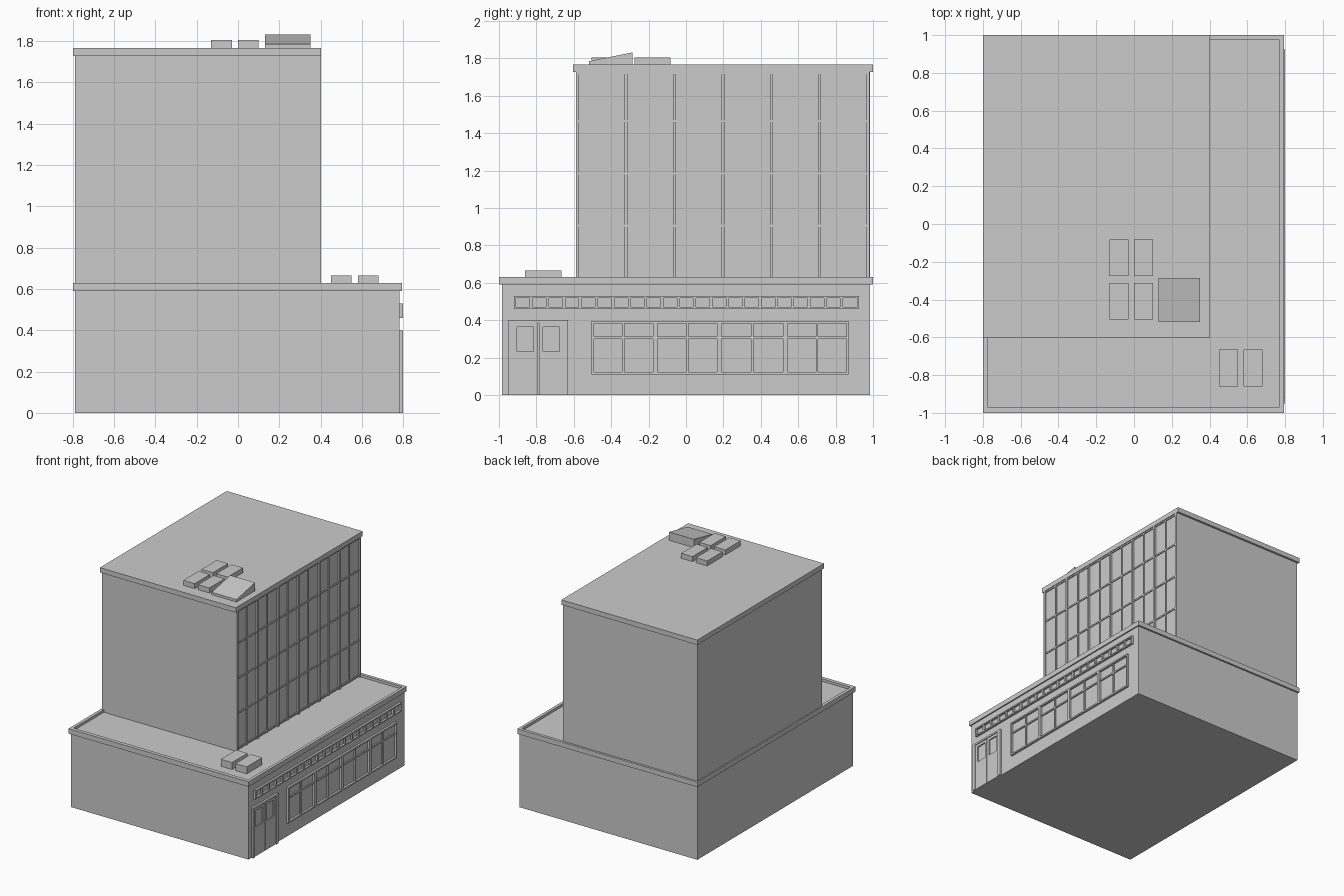
import bpy

if "Cube" in bpy.data.objects:
    bpy.data.objects.remove(bpy.data.objects["Cube"])


def boxes(name, items):
    """One object from boxes given as (x0, x1, y0, y1, z0, z1)."""
    verts, faces = [], []
    for x0, x1, y0, y1, z0, z1 in items:
        n = len(verts)
        verts += [(x, y, z) for z in (z0, z1)
                  for x, y in ((x0, y0), (x1, y0), (x1, y1), (x0, y1))]
        faces += [[n + i for i in f] for f in
                  ((3, 2, 1, 0), (4, 5, 6, 7), (0, 1, 5, 4),
                   (1, 2, 6, 5), (2, 3, 7, 6), (3, 0, 4, 7))]
    return mesh(name, verts, faces)


def mesh(name, verts, faces):
    me = bpy.data.meshes.new(name)
    me.from_pydata(verts, [], faces)
    ob = bpy.data.objects.new(name, me)
    bpy.context.collection.objects.link(ob)
    return ob


def frame(x0, x1, y0, y1, z0, z1, w):
    """Four bars around a rectangle on the street (+x) wall."""
    return [(x0, x1, y0, y0 + w, z0, z1), (x0, x1, y1 - w, y1, z0, z1),
            (x0, x1, y0 + w, y1 - w, z0, z0 + w),
            (x0, x1, y0 + w, y1 - w, z1 - w, z1)]


# Podium with raised parapet rim
WALL = 0.783
boxes("podium", [(-0.79, WALL, -0.985, 0.985, 0, 0.61)])
boxes("podium_parapet", [
    (-0.8, 0.793, -1, -0.97, 0.59, 0.63),
    (-0.8, 0.793, 0.975, 1, 0.59, 0.63),
    (-0.8, -0.775, -0.97, 0.975, 0.59, 0.63),
    (0.77, 0.793, -0.97, 0.975, 0.59, 0.63)])

# Tower and its flat roof slab
boxes("tower", [(-0.79, 0.39, -0.588, 0.983, 0.6, 1.73)])
boxes("tower_roof", [(-0.8, 0.403, -0.603, 1, 1.727, 1.766)])

# Curtain wall grid: alternating thick and thin mullions, plus floor bars
bars = []
for i in range(13):
    y = -0.58 + i * 0.1295
    w, x = (0.008, 0.403) if i % 2 == 0 else (0.005, 0.398)
    bars.append((0.385, x, y - w, y + w, 0.61, 1.73))
boxes("tower_mullions", bars)
boxes("tower_floor_bars", [(0.385, 0.397, -0.58, 0.974, z - 0.006, z + 0.006)
                           for z in (0.624, 0.905, 1.184, 1.465, 1.722)])

# Fascia band with a row of small square cells
band = frame(WALL - 0.01, 0.8, -0.92, 0.925, 0.46, 0.53, 0.01)
step = 1.835 / 21
for i in range(1, 21):
    y = -0.915 + i * step
    band.append((WALL - 0.01, 0.797, y - 0.008, y + 0.008, 0.47, 0.52))
boxes("fascia_band", band)

# Shop windows: four bays, each with a centre mullion and transom
shop = []
edges = [-0.505, -0.165, 0.178, 0.53, 0.87]
for a, b in zip(edges, edges[1:]):
    shop += frame(WALL - 0.01, 0.8, a, b, 0.11, 0.395, 0.012)
    m = (a + b) / 2
    shop.append((WALL - 0.01, 0.794, m - 0.006, m + 0.006, 0.122, 0.383))
    shop.append((WALL - 0.01, 0.793, a + 0.012, b - 0.012, 0.3, 0.312))
boxes("shop_windows", shop)

# Double door with surround and glazed upper halves
boxes("door_surround", [(WALL - 0.01, 0.8, -0.95, -0.925, 0, 0.4),
                        (WALL - 0.01, 0.8, -0.655, -0.63, 0, 0.4),
                        (WALL - 0.01, 0.8, -0.925, -0.655, 0.385, 0.4)])
leaves = []
for a, b in ((-0.925, -0.793), (-0.787, -0.655)):
    leaves.append((WALL - 0.01, 0.793, a, b, 0, 0.21))
    leaves += frame(WALL - 0.01, 0.793, a, b, 0.21, 0.385, 0.022)
boxes("door_leaves", leaves)

# Rooftop units
boxes("tower_roof_units", [(x, x + 0.1, y, y + 0.193, 1.76, 1.806)
                           for x in (-0.13, 0.0) for y in (-0.505, -0.275)])
boxes("podium_roof_units", [(x, x + 0.1, -0.86, -0.665, 0.605, 0.666)
                            for x in (0.45, 0.58)])

# Sloped roof hatch
profile = [(-0.518, 1.76), (-0.285, 1.76), (-0.285, 1.832), (-0.518, 1.785)]
mesh("roof_hatch", [(x, y, z) for x in (0.13, 0.35) for y, z in profile],
     [(3, 2, 1, 0), (4, 5, 6, 7)] +
     [(i, (i + 1) % 4, (i + 1) % 4 + 4, i + 4) for i in range(4)])
